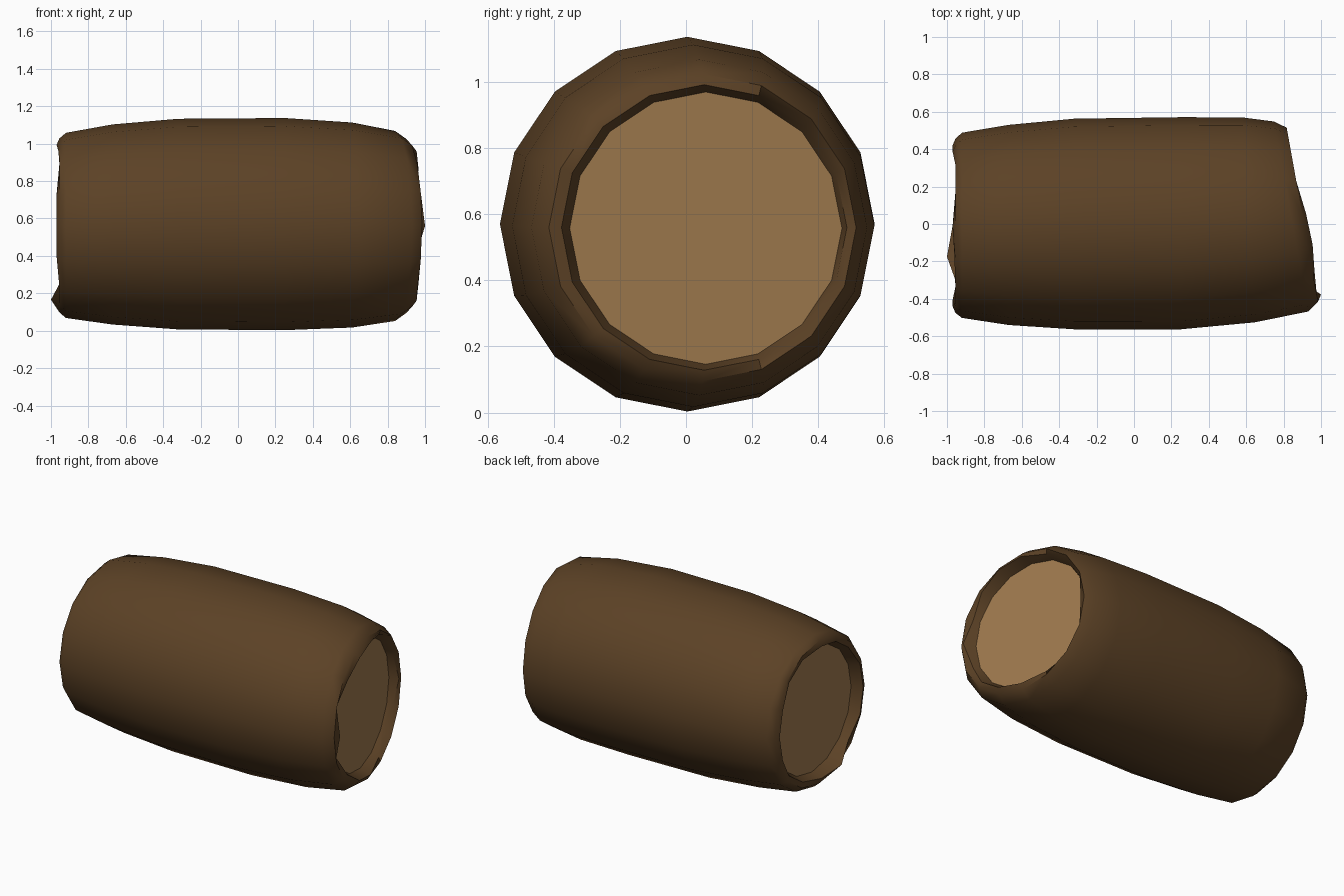
import bpy, bmesh, math

if "Cube" in bpy.data.objects:
    bpy.data.objects.remove(bpy.data.objects["Cube"])

SIDES = 16


def material(name, rgb):
    m = bpy.data.materials.new(name)
    m.diffuse_color = (*rgb, 1)
    m.use_nodes = True
    m.node_tree.nodes["Principled BSDF"].inputs["Base Color"].default_value = m.diffuse_color
    return m


bark = material("dark bark", (0.107, 0.054, 0.019))
wood = material("cut wood", (0.352, 0.198, 0.078))


def ring(x, r, cy, cz, slant=0.0, tips=None):
    """Cross-section of the log; tips gives an uneven x for each vertex."""
    pts = []
    for i in range(SIDES):
        a = 2 * math.pi * i / SIDES
        y = cy + r * math.cos(a)
        px = tips[i] if tips else x - slant * (y - cy)
        pts.append((px, y, cz + r * math.sin(a)))
    return pts


def build(name, mat, rings, fill=False):
    bm = bmesh.new()
    loops = [[bm.verts.new(p) for p in r] for r in rings]
    for a, b in zip(loops, loops[1:]):
        for i in range(SIDES):
            j = (i + 1) % SIDES
            bm.faces.new((a[i], a[j], b[j], b[i]))
    if fill:
        bm.faces.new(loops[0])
    me = bpy.data.meshes.new(name)
    bm.normal_update()
    bm.to_mesh(me)
    bm.free()
    me.materials.append(mat)
    ob = bpy.data.objects.new(name, me)
    bpy.context.collection.objects.link(ob)
    return ob


# uneven broken rims, going round from +y through +z
left_tips = [-.97, -.97, -.95, -.95, -.97, -.96, -.95, -.97,
             -.97, -.97, -.95, -1.0, -.97, -.95, -.95, -.97]
right_tips = [.82, .80, .79, .86, .92, .955, .965, .95,
              1.0, .95, .965, .955, .92, .86, .79, .80]

left_cap = ring(-.90, .405, -.01, .56)
right_cap = ring(.84, .412, .06, .558, .2)

# bark shell, from the left recess over the outside to the right recess
shell = build("bark", bark, [
    left_cap,
    ring(0, .43, -.01, .563, tips=left_tips),
    ring(-.955, .465, -.01, .563),
    ring(-.92, .495, -.007, .563),
    ring(-.67, .535, -.005, .568),
    ring(-.32, .563, 0, .57),
    ring(.25, .567, .004, .57),
    ring(.61, .548, .022, .565, .06),
    ring(.84, .508, .04, .56, .18),
    ring(.90, .465, .05, .56, .18),
    ring(0, .432, .055, .56, tips=right_tips),
    right_cap,
])
bm = bmesh.new()
bm.from_mesh(shell.data)
# make the outside of the barrel face away from the axis
bm.faces.ensure_lookup_table()
f = bm.faces[5 * SIDES + 4]
if f.normal.z < 0:
    bmesh.ops.reverse_faces(bm, faces=bm.faces[:])
bm.to_mesh(shell.data)
bm.free()

# recessed cut faces
build("right_cut_face", wood, [right_cap], True)
build("left_cut_face", wood, [left_cap[::-1]], True)

bpy.context.view_layer.objects.active = shell
shell.select_set(True)
bpy.ops.object.shade_smooth_by_angle(angle=math.radians(40))
